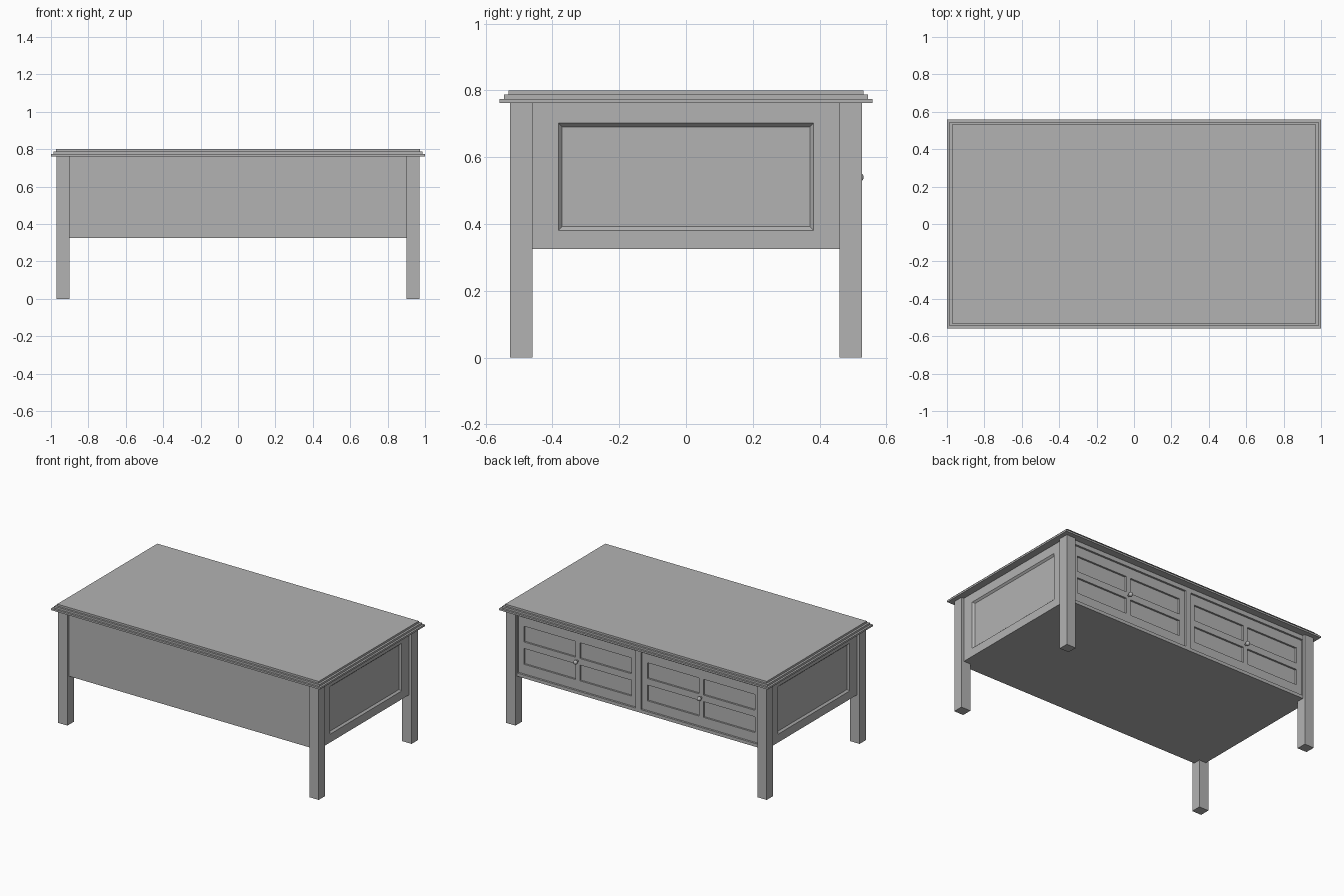
import bpy
import bmesh
from mathutils import Matrix, Vector

cube = bpy.data.objects.get("Cube")
if cube:
    bpy.data.objects.remove(cube, do_unlink=True)

grey = bpy.data.materials.new("painted_grey")
GREY = (0.45, 0.45, 0.45, 1)
grey.use_nodes = True
grey.diffuse_color = GREY
for node in grey.node_tree.nodes:
    if node.type == "BSDF_PRINCIPLED":
        node.inputs["Base Color"].default_value = GREY


def finish(name, bm):
    bmesh.ops.recalc_face_normals(bm, faces=bm.faces)
    mesh = bpy.data.meshes.new(name)
    bm.to_mesh(mesh)
    bm.free()
    mesh.materials.append(grey)
    obj = bpy.data.objects.new(name, mesh)
    bpy.context.collection.objects.link(obj)
    return obj


def add_box(bm, x, y, z):
    """Add a box from three (low, high) ranges."""
    spans = (x, y, z)
    centre = Vector([(a + b) / 2 for a, b in spans])
    size = [abs(b - a) for a, b in spans]
    matrix = Matrix.Translation(centre) @ Matrix.Diagonal((*size, 1))
    return bmesh.ops.create_cube(bm, size=1, matrix=matrix)["verts"]


def box(name, x, y, z):
    bm = bmesh.new()
    add_box(bm, x, y, z)
    return finish(name, bm)


def cut(target, cutter):
    """Carve a cutter out of the target, then drop the cutter."""
    cutter.hide_render = True
    mod = target.modifiers.new("recess", "BOOLEAN")
    mod.operation = "DIFFERENCE"
    mod.solver = "EXACT"
    mod.object = cutter
    bpy.context.view_layer.objects.active = target
    bpy.ops.object.modifier_apply(modifier=mod.name)
    bpy.data.objects.remove(cutter, do_unlink=True)


# Stepped table top
TIERS = [(1.0, 0.558, 0.762, 0.774), (0.987, 0.545, 0.774, 0.787),
         (0.973, 0.532, 0.787, 0.80)]
bm = bmesh.new()
for hx, hy, low, high in TIERS:
    add_box(bm, (-hx, hx), (-hy, hy), (low, high))
finish("table_top", bm)

# Square legs
for sx, side in ((1, "left"), (-1, "right")):
    for sy, end in ((-1, "front"), (1, "back")):
        box(f"{end}_{side}_leg", (sx * 0.90, sx * 0.97),
            (sy * 0.46, sy * 0.527), (0, 0.762))

# Cabinet body
BX, BY = 0.951, 0.509
body = box("cabinet_body", (-BX, BX), (-BY, BY), (0.325, 0.762))

# Recessed end panels with a sloped border
for s in (1, -1):
    bm = bmesh.new()
    verts = add_box(bm, (s * (BX - 0.012), s * (BX + 0.012)),
                    (-0.382, 0.382), (0.381, 0.702))
    for v in verts:
        slope = 0.011 if abs(v.co.x) < BX else -0.011
        v.co.y -= slope * (1 if v.co.y > 0 else -1)
        v.co.z -= slope * (1 if v.co.z > 0.54 else -1)
    cut(body, finish("end_panel_cutter", bm))

# Inset back doors, each with four sunken panels
DOOR_Y, PANEL_Y, MID_Z = BY - 0.013, BY - 0.025, 0.54
for s in (1, -1):
    cut(body, box("door_cutter", (s * 0.02, s * 0.899), (DOOR_Y, BY + 0.1),
                  (MID_Z - 0.193, MID_Z + 0.193)))
    for x in ((0.06, 0.443), (0.477, 0.86)):
        for t in (1, -1):
            cut(body, box("panel_cutter", (s * x[0], s * x[1]),
                          (PANEL_Y, BY + 0.1),
                          (MID_Z + t * 0.022, MID_Z + t * 0.128)))

# Round door knobs on short stems
for s, side in ((1, "left"), (-1, "right")):
    bm = bmesh.new()
    bmesh.ops.create_uvsphere(bm, u_segments=16, v_segments=10, radius=0.014,
                              matrix=Matrix.Translation((s * 0.46, 0.518, MID_Z)))
    stem = Matrix.Translation((s * 0.46, 0.503, MID_Z)) @ Matrix.Rotation(1.5708, 4, "X")
    bmesh.ops.create_cone(bm, cap_ends=True, segments=12, radius1=0.007,
                          radius2=0.007, depth=0.018, matrix=stem)
    knob = finish(f"{side}_door_knob", bm)
    for face in knob.data.polygons:
        face.use_smooth = True
